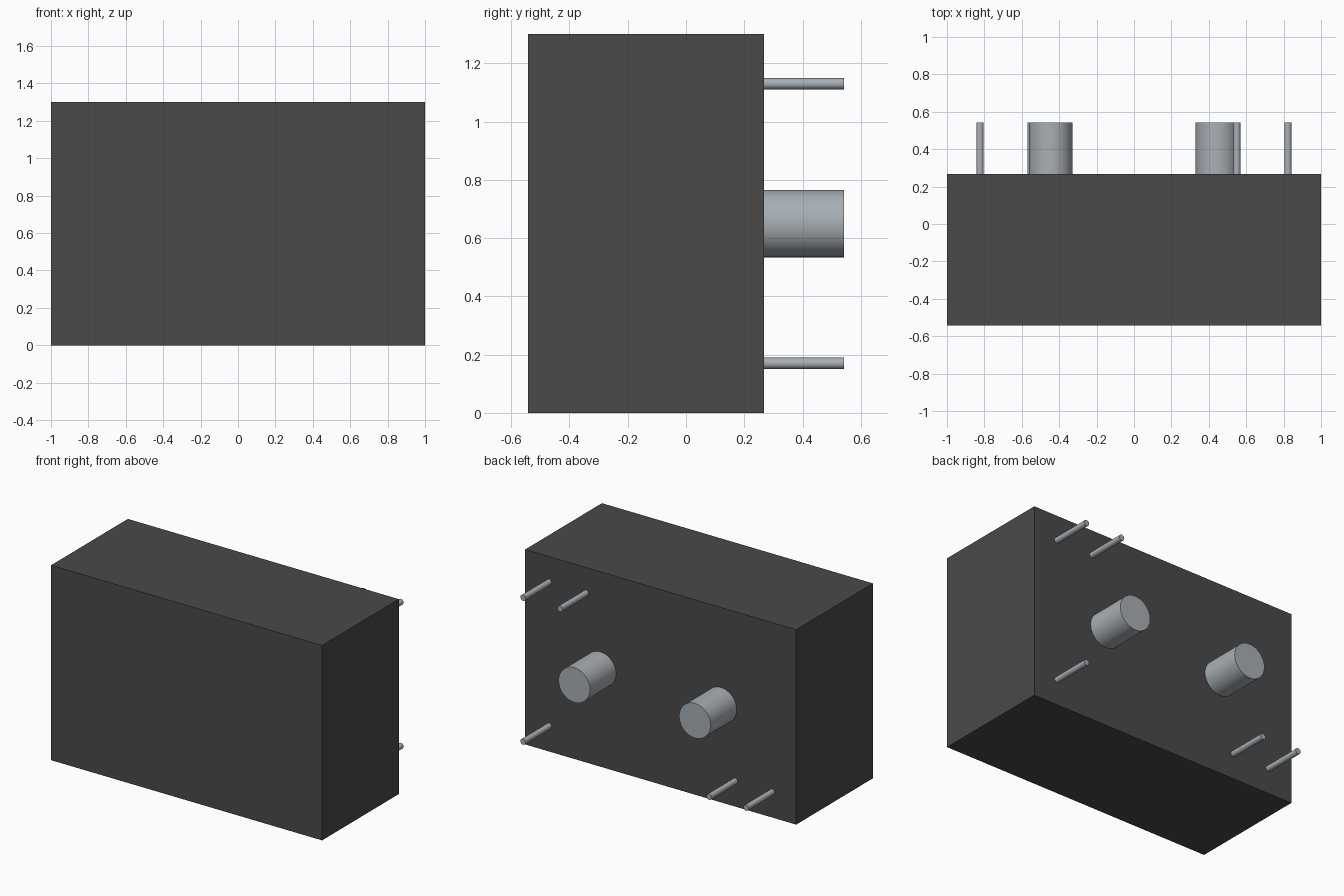
import bpy
import math

default = bpy.data.objects.get("Cube")
if default:
    bpy.data.objects.remove(default, do_unlink=True)


def make_material(name, rgb, roughness):
    mat = bpy.data.materials.new(name)
    mat.use_nodes = True
    mat.diffuse_color = (*rgb, 1)
    bsdf = mat.node_tree.nodes["Principled BSDF"]
    bsdf.inputs["Base Color"].default_value = (*rgb, 1)
    bsdf.inputs["Roughness"].default_value = roughness
    return mat


dark_plastic = make_material("dark grey plastic", (0.067, 0.067, 0.067), 0.6)
metal = make_material("pale grey metal", (0.39, 0.43, 0.46), 0.4)

FRONT, BACK, TIP = -0.542, 0.267, 0.542
HEIGHT = 1.3


def rod(name, x, z, radius, sides):
    """Round rod standing straight out of the back face."""
    bpy.ops.mesh.primitive_cylinder_add(
        vertices=sides, radius=radius, depth=TIP - BACK,
        location=(x, (BACK + TIP) / 2, z), rotation=(math.pi / 2, 0, 0))
    obj = bpy.context.object
    obj.name = name
    obj.data.materials.append(metal)
    bpy.ops.object.shade_smooth_by_angle(angle=math.radians(40))


# Housing block
bpy.ops.mesh.primitive_cube_add(size=1, location=(0, (FRONT + BACK) / 2, HEIGHT / 2))
housing = bpy.context.object
housing.name = "housing"
housing.scale = (2, BACK - FRONT, HEIGHT)
bpy.ops.object.transform_apply(location=False, rotation=False, scale=True)
housing.data.materials.append(dark_plastic)

# Two thick posts at mid height
for side, label in ((1, "left"), (-1, "right")):
    rod(f"{label}_post", side * 0.445, HEIGHT / 2, 0.116, 48)

# Five thin pins: two upper on the left, one lower left, two lower right
OUTER, INNER, LOW, HIGH = 0.823, 0.55, 0.17, 1.13
pins = {
    "upper_outer_left_pin": (OUTER, HIGH),
    "upper_inner_left_pin": (INNER, HIGH),
    "lower_left_pin": (OUTER, LOW),
    "lower_inner_right_pin": (-INNER, LOW),
    "lower_outer_right_pin": (-OUTER, LOW),
}
for name, (x, z) in pins.items():
    rod(name, x, z, 0.0195, 24)
